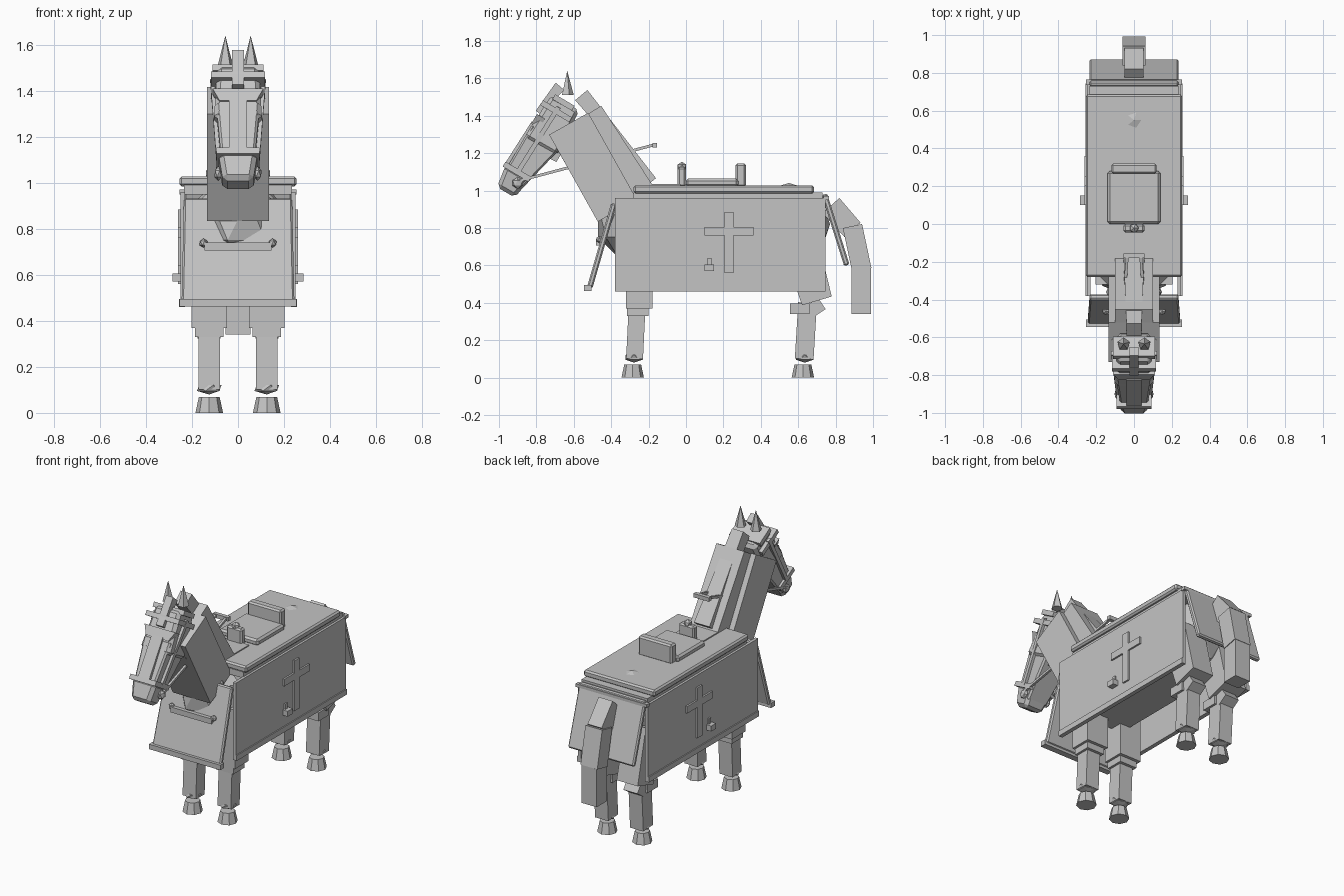
import bpy, bmesh, math
from mathutils import Vector

if "Cube" in bpy.data.objects:
    bpy.data.objects.remove(bpy.data.objects["Cube"])

grey = bpy.data.materials.new("plain_grey")
grey.use_nodes = True
grey.diffuse_color = (0.55, 0.55, 0.55, 1)
grey.node_tree.nodes["Principled BSDF"].inputs["Base Color"].default_value = (0.55, 0.55, 0.55, 1)


def finish(name, bm, bevel=0):
    bmesh.ops.recalc_face_normals(bm, faces=bm.faces)
    mesh = bpy.data.meshes.new(name)
    bm.to_mesh(mesh)
    bm.free()
    mesh.materials.append(grey)
    obj = bpy.data.objects.new(name, mesh)
    bpy.context.collection.objects.link(obj)
    if bevel:
        mod = obj.modifiers.new("bevel", "BEVEL")
        mod.width = bevel
        mod.segments = 1
    return obj


def block(name, p0, p1, s0, s1=None, bevel=0):
    """Tapered block from p0 to p1; sizes are (width across x, thickness)."""
    p0, p1 = Vector(p0), Vector(p1)
    d = (p1 - p0).normalized()
    side = (Vector((1, 0, 0)) - d * d.x).normalized()
    up = d.cross(side)
    bm = bmesh.new()
    rings = []
    for p, (w, t) in ((p0, s0), (p1, s1 or s0)):
        rings.append([bm.verts.new(p + side * w / 2 * a + up * t / 2 * b)
                      for a, b in ((-1, -1), (1, -1), (1, 1), (-1, 1))])
    bm.faces.new(rings[0])
    bm.faces.new(rings[1])
    for i in range(4):
        j = (i + 1) % 4
        bm.faces.new((rings[0][i], rings[0][j], rings[1][j], rings[1][i]))
    return finish(name, bm, bevel)


def box(name, x, y, z, bevel=0):
    """Box given by its ranges along each axis."""
    return block(name, (sum(x) / 2, sum(y) / 2, z[0]), (sum(x) / 2, sum(y) / 2, z[1]),
                 (x[1] - x[0], y[1] - y[0]), bevel=bevel)


def ball(name, centre, size, detail=1):
    bm = bmesh.new()
    bmesh.ops.create_icosphere(bm, subdivisions=detail, radius=1)
    bmesh.ops.scale(bm, vec=size, verts=bm.verts)
    bmesh.ops.translate(bm, vec=centre, verts=bm.verts)
    return finish(name, bm)


def cone(name, base, r0, r1, height, sides=8):
    bm = bmesh.new()
    bmesh.ops.create_cone(bm, cap_ends=True, segments=sides, radius1=r0, radius2=r1, depth=height)
    bmesh.ops.translate(bm, vec=Vector(base) + Vector((0, 0, height / 2)), verts=bm.verts)
    return finish(name, bm)


def head_at(u, v, x=0):
    """Point on the head: u runs down from poll to muzzle, v towards the face."""
    return Vector((x, -0.67 - 0.51 * u - 0.86 * v, 1.485 - 0.86 * u + 0.51 * v))


# Body under the cloth
block("barrel", (0, -0.34, 0.77), (0, 0.55, 0.77), (0.4, 0.4), bevel=0.08)
ball("chest", (0, -0.36, 0.84), (0.165, 0.13, 0.2))
ball("rump", (0, 0.55, 0.82), (0.2, 0.22, 0.22), 2)
box("withers", (-0.1, 0.1), (-0.32, -0.03), (0.85, 1.035))

# Neck and mane
block("neck", (0, -0.627, 1.357), (0, -0.367, 0.892), (0.27, 0.24))
block("neck_crest", (0, -0.59, 1.37), (0, -0.32, 0.925), (0.2, 0.32), (0.2, 0.35))
block("mane", (0, -0.56, 1.51), (0, -0.18, 1.05), (0.08, 0.085), (0.11, 0.05))

# Head
block("cranium", head_at(0, -0.03), head_at(0.27, -0.035), (0.18, 0.17), (0.21, 0.2), 0.02)
block("snout", head_at(0.2, -0.035), head_at(0.52, 0), (0.19, 0.2), (0.14, 0.125), 0.01)
block("muzzle", head_at(0.45, 0), head_at(0.575, 0), (0.17, 0.15), (0.13, 0.11), 0.02)
block("jaw", head_at(0.16, -0.1), head_at(0.3, -0.11), (0.12, 0.1), (0.1, 0.08))
block("face_plate", head_at(0.18, 0.062), head_at(0.44, 0.07), (0.08, 0.025))
block("forelock", head_at(-0.06, 0.04), head_at(0.12, 0.07), (0.05, 0.06), (0.05, 0.03))
block("brow_ridge", head_at(0.13, 0.045), head_at(0.19, 0.045), (0.22, 0.05), (0.16, 0.05))

# Bridle
block("browband", head_at(0.05, -0.01), head_at(0.08, -0.01), (0.235, 0.18))
block("noseband", head_at(0.435, 0.005), head_at(0.465, 0.005), (0.185, 0.16))
block("poll_strap", head_at(-0.01, -0.02), head_at(0.02, -0.02), (0.22, 0.12))
box("rein_grip", (-0.055, 0.055), (-0.18, -0.155), (1.23, 1.255))

# Front cloth with breast bar
block("front_cloth", (0, -0.385, 0.93), (0, -0.515, 0.48), (0.47, 0.03), (0.49, 0.03), 0.008)
box("front_cloth_hem", (-0.255, 0.255), (-0.545, -0.505), (0.463, 0.495))
box("breast_bar", (-0.145, 0.145), (-0.48, -0.445), (0.705, 0.74))

# Rear cloth and top cloth
block("rear_cloth", (0, 0.74, 0.98), (0, 0.86, 0.6), (0.47, 0.03), bevel=0.008)
box("rear_bar", (-0.255, 0.255), (0.735, 0.765), (0.95, 0.97))
box("top_cloth", (-0.255, 0.255), (-0.28, 0.685), (0.985, 1.028), 0.01)
box("top_cloth_lining", (-0.235, 0.235), (-0.28, 0.73), (0.95, 0.99))

# Saddle
box("saddle_seat", (-0.14, 0.14), (0.0, 0.28), (1.02, 1.063), 0.012)
box("saddle_back", (-0.12, 0.12), (0.265, 0.32), (1.02, 1.145), 0.01)
box("saddle_horn", (-0.055, 0.055), (-0.045, 0.0), (1.02, 1.125), 0.01)
ball("saddle_knob", (0, -0.022, 1.127), (0.027, 0.027, 0.027))

# Tail
block("tail_root", (0, 0.775, 0.92), (0, 0.89, 0.79), (0.1, 0.12), (0.1, 0.115))
block("tail_middle", (0, 0.89, 0.81), (0, 0.94, 0.575), (0.12, 0.105))
box("tail_tip", (-0.055, 0.055), (0.885, 0.99), (0.34, 0.585))

for s, side in ((1, "left"), (-1, "right")):
    # Side cloth with hem, cross and stirrup
    box(side + "_side_cloth", (s * 0.24 - 0.01, s * 0.24 + 0.01), (-0.38, 0.745), (0.46, 0.96))
    box(side + "_hem", (s * 0.246 - 0.011, s * 0.246 + 0.011), (-0.38, 0.745), (0.46, 0.495))
    x_cross = (s * 0.252 - 0.009, s * 0.252 + 0.009)
    box(side + "_cross_upright", x_cross, (0.205, 0.255), (0.56, 0.885))
    box(side + "_cross_arm", x_cross, (0.1, 0.36), (0.76, 0.805))
    box(side + "_stirrup", (s * 0.265 - 0.02, s * 0.265 + 0.02), (0.1, 0.15), (0.57, 0.605))
    box(side + "_stirrup_strap", (s * 0.255 - 0.005, s * 0.255 + 0.005), (0.115, 0.135), (0.6, 0.64))
    ball(side + "_breast_bar_end", (s * 0.15, -0.462, 0.738), (0.02, 0.02, 0.02))

    # Ear, cheek strap, bit and rein
    cone(side + "_ear", (s * 0.055, -0.635, 1.51), 0.035, 0, 0.13, 5)
    block(side + "_cheek_strap", head_at(0.04, -0.01, s * 0.112), head_at(0.45, 0.0, s * 0.085), (0.018, 0.025))
    ball(side + "_bit", (s * 0.085, -0.9, 1.04), (0.02, 0.032, 0.032))
    block(side + "_rein", (s * 0.09, -0.9, 1.05), (s * 0.035, -0.16, 1.247), (0.015, 0.015))

    # Front leg
    x = s * 0.125
    block(side + "_front_upper_leg", (x, -0.25, 0.75), (x, -0.25, 0.37), (0.155, 0.14))
    box(side + "_front_knee", (x - 0.062, x + 0.062), (-0.315, -0.2), (0.33, 0.38))
    block(side + "_front_lower_leg", (x, -0.262, 0.37), (x, -0.275, 0.1), (0.095, 0.09))
    ball(side + "_front_fetlock", (x, -0.278, 0.108), (0.06, 0.055, 0.028))
    cone(side + "_front_hoof", (x, -0.285, 0), 0.06, 0.045, 0.07)

    # Hind leg
    block(side + "_hind_thigh", (x, 0.6, 0.75), (x, 0.7, 0.41), (0.15, 0.2), (0.15, 0.165))
    box(side + "_hind_knee", (x - 0.062, x + 0.062), (0.555, 0.66), (0.34, 0.395))
    block(side + "_hind_hock", (x, 0.675, 0.405), (x, 0.715, 0.345), (0.1, 0.075))
    block(side + "_hind_lower_leg", (x, 0.65, 0.4), (x, 0.632, 0.1), (0.095, 0.1))
    ball(side + "_hind_fetlock", (x, 0.635, 0.108), (0.06, 0.055, 0.028))
    cone(side + "_hind_hoof", (x, 0.625, 0), 0.06, 0.045, 0.07)
